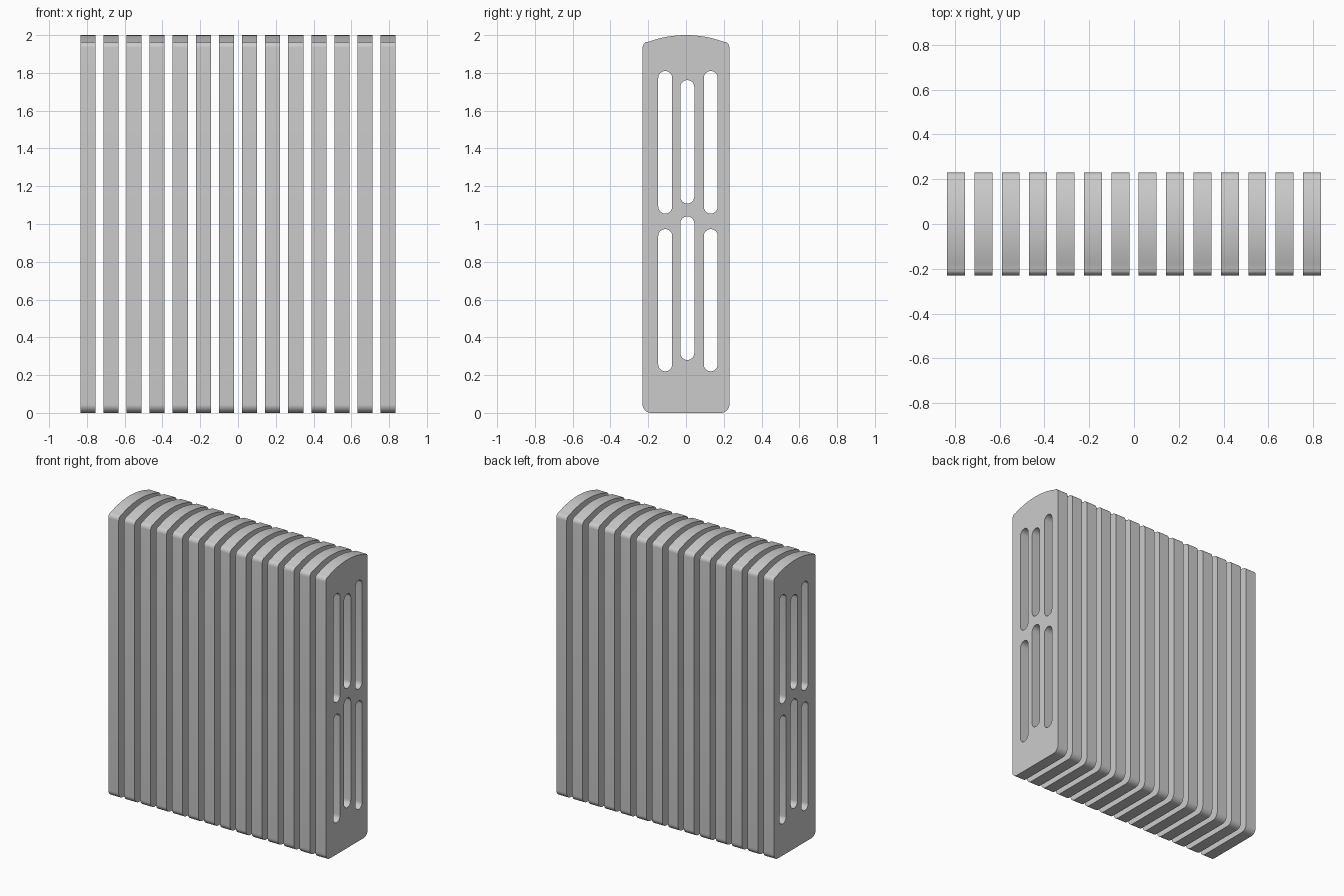
import bpy, bmesh
from math import sin, cos, pi, radians, sqrt

if "Cube" in bpy.data.objects:
    bpy.data.objects.remove(bpy.data.objects["Cube"])

N_FINS, FIRST_X, HALF_T = 14, -0.795, 0.04


def arc(cx, cz, r, a0, a1, n=8):
    pts = []
    for i in range(n + 1):
        a = radians(a0 + (a1 - a0) * i / n)
        pts.append((cx + r * cos(a), cz + r * sin(a)))
    return pts


def slot(cy, z0, z1, r=0.037):
    return arc(cy, z1 - r, r, 0, 180, 12) + arc(cy, z0 + r, r, 180, 360, 12)


# Fin outline: rounded bottom corners, rounded shoulders, shallow arched top
R_TOP = 0.58
tilt = 70
crown = arc(0, 2.0 - R_TOP, R_TOP, tilt, 180 - tilt, 16)
r = 0.034
sy, sz = 0.23 - r, crown[0][1] - r * sin(radians(tilt))
outline = (arc(-0.185, 0.045, 0.045, 180, 270) + arc(0.185, 0.045, 0.045, 270, 360)
           + arc(sy, sz, r, 0, tilt)[:-1] + crown
           + arc(-sy, sz, r, 180 - tilt, 180)[1:])

# Six through slots
slots = [slot(-0.11, 1.055, 1.81), slot(-0.11, 0.22, 0.973),
         slot(0.007, 1.108, 1.762), slot(0.007, 0.28, 1.04),
         slot(0.131, 1.055, 1.81), slot(0.131, 0.22, 0.973)]

# Filled 2D curve extruded into a fin plate
curve = bpy.data.curves.new("fin_profile", 'CURVE')
curve.dimensions = '2D'
curve.fill_mode = 'BOTH'
curve.extrude = HALF_T
for loop in [outline] + slots:
    sp = curve.splines.new('POLY')
    sp.points.add(len(loop) - 1)
    for p, (y, z) in zip(sp.points, loop):
        p.co = (y, z, 0, 1)
    sp.use_cyclic_u = True
helper = bpy.data.objects.new("fin_profile", curve)
bpy.context.collection.objects.link(helper)
deps = bpy.context.evaluated_depsgraph_get()
mesh = bpy.data.meshes.new_from_object(helper.evaluated_get(deps))
bpy.data.objects.remove(helper)

# Turn the plate upright: profile in the YZ plane, thickness along x
bm = bmesh.new()
bm.from_mesh(mesh)
bmesh.ops.remove_doubles(bm, verts=bm.verts, dist=0.0005)
for v in bm.verts:
    v.co = (v.co.z, v.co.x, v.co.y)
bmesh.ops.recalc_face_normals(bm, faces=bm.faces)
bm.to_mesh(mesh)
bm.free()
mesh.name = "radiator_fin"

# Row of identical fins
for i in range(N_FINS):
    fin = bpy.data.objects.new(f"radiator_fin_{i + 1}", mesh)
    fin.location.x = FIRST_X - 2 * FIRST_X * i / (N_FINS - 1)
    bpy.context.collection.objects.link(fin)
    if i == 0:
        bpy.context.view_layer.objects.active = fin
        fin.select_set(True)
        bpy.ops.object.shade_smooth_by_angle(angle=radians(35))
        fin.select_set(False)
